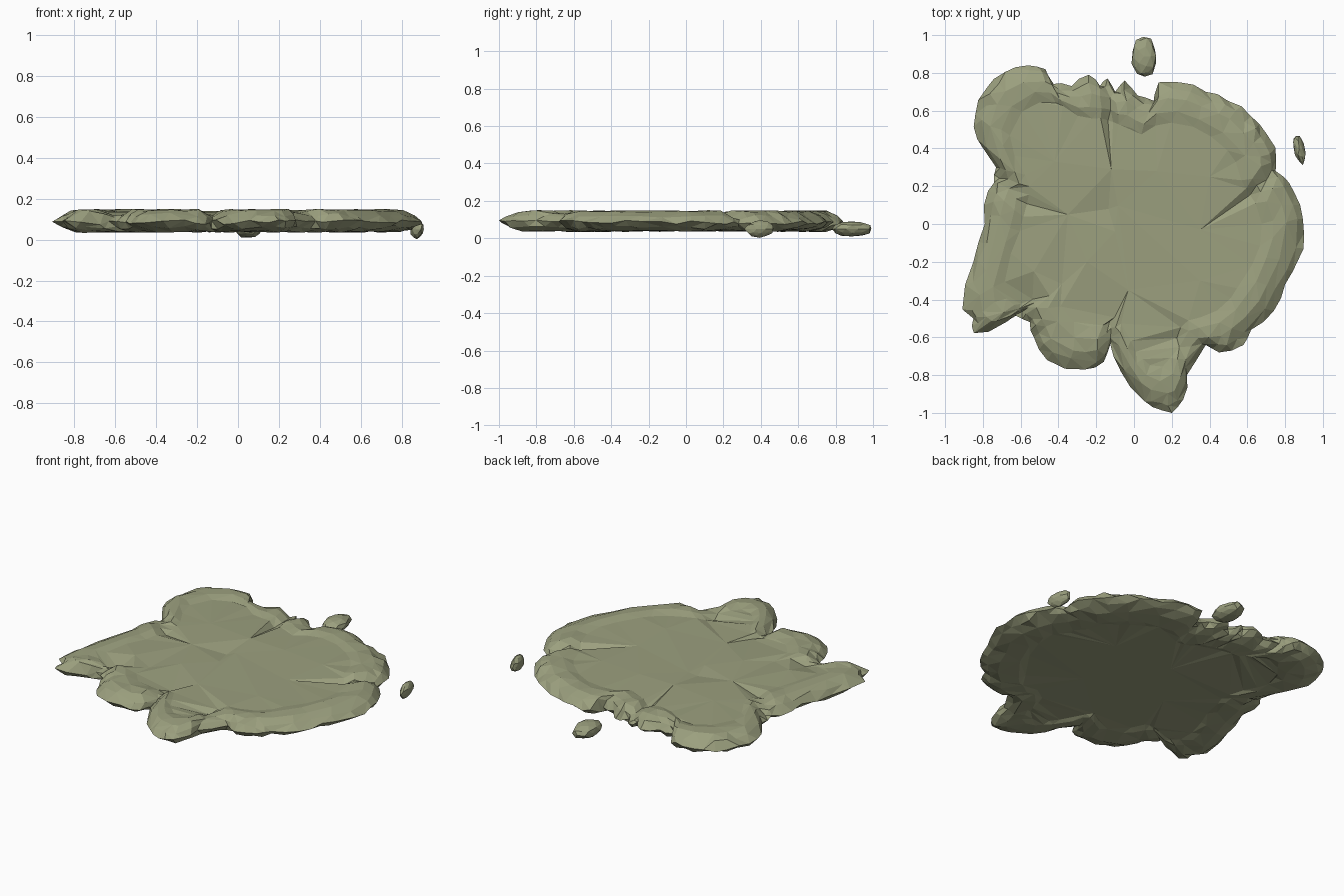
import bpy, bmesh, math, random
from mathutils import Vector
from mathutils.geometry import delaunay_2d_cdt, intersect_point_line

if "Cube" in bpy.data.objects:
    bpy.data.objects.remove(bpy.data.objects["Cube"])

random.seed(4)
mat = bpy.data.materials.new("mossy_stone")
mat.diffuse_color = (0.33, 0.35, 0.21, 1)
mat.use_nodes = True
mat.node_tree.nodes["Principled BSDF"].inputs["Base Color"].default_value = mat.diffuse_color

# Ragged outline of the slab, counterclockwise
OUTLINE = [(.90, -.05), (.88, .10), (.82, .22), (.75, .28), (.75, .40), (.70, .48), (.62, .57),
           (.50, .65), (.38, .70), (.24, .75), (.13, .75), (.11, .65), (.02, .68), (-.05, .76),
           (-.10, .70), (-.14, .77), (-.18, .73), (-.24, .79), (-.33, .73), (-.44, .74), (-.47, .82),
           (-.56, .84), (-.69, .80), (-.78, .72), (-.84, .58), (-.83, .45), (-.73, .30), (-.74, .22),
           (-.79, .12), (-.79, 0), (-.85, -.20), (-.91, -.45), (-.85, -.50), (-.85, -.58), (-.70, -.53),
           (-.63, -.48), (-.55, -.52), (-.53, -.60), (-.46, -.72), (-.26, -.77), (-.16, -.73),
           (-.13, -.62), (-.07, -.78), (.02, -.90), (.10, -.97), (.20, -1), (.26, -.93), (.28, -.80),
           (.38, -.64), (.45, -.68), (.58, -.64), (.62, -.56), (.74, -.46), (.80, -.32), (.86, -.20)]

# Crevices that run inward from the notches
GROOVES = [((-.13, -.70), (-.13, -.46)), ((.27, -.68), (.18, -.46)), ((-.62, -.47), (-.40, -.27)),
           ((-.13, .75), (-.13, .48)), ((.74, .28), (.55, .08)), ((-.73, .28), (-.56, .10))]

# Inset rings from underside to top: inset, smoothing passes, height, jitter
RINGS = [(.24, 5, .046, .004), (.20, 4, .038, .004), (.10, 2, .040, .006), (.035, 1, .058, .010),
         (0, 0, .085, .012), (.035, 1, .120, .010), (.085, 2, .143, .006), (.15, 4, .147, .004),
         (.21, 5, .134, .004)]

# Broad facets of the worn middle, with the wedge-shaped crack
FACETS = [(-.12, .29, .141), (-.135, .08, .118), (-.10, -.04, .130), (-.09, .10, .134),
          (.10, -.13, .136), (.35, -.03, .133), (.12, .28, .139), (.40, .25, .135),
          (-.35, .05, .134), (-.42, .33, .139), (-.03, -.35, .129), (.35, -.30, .137),
          (-.53, -.25, .136), (-.38, -.27, .122), (-.25, -.20, .138)]


def smooth(pts, passes):
    for _ in range(passes):
        n = len(pts)
        pts = [pts[i] * .5 + (pts[i - 1] + pts[(i + 1) % n]) * .25 for i in range(n)]
    return pts


def groove_depth(p):
    depth = 0
    for a, b in GROOVES:
        q, t = intersect_point_line(p, Vector(a), Vector(b))
        q = Vector(a).lerp(Vector(b), min(max(t, 0), 1))
        depth = max(depth, .035 * (1 - (p - q.to_2d()).length / .05))
    return depth


def cap(bm, ring, extra, flip):
    # Fill a ring with irregular triangles through extra points
    inner = [bm.verts.new(e) for e in extra]
    verts = ring + inner
    n = len(ring)
    res = delaunay_2d_cdt([v.co.to_2d() for v in verts],
                          [(i, (i + 1) % n) for i in range(n)], [], 1, 1e-6)
    for f in res[2]:
        ids = [res[3][i][0] for i in f]
        if len(set(ids)) == 3:
            bm.faces.new([verts[i] for i in (reversed(ids) if flip else ids)])


def finish(name, bm):
    bmesh.ops.recalc_face_normals(bm, faces=bm.faces)
    mesh = bpy.data.meshes.new(name)
    bm.to_mesh(mesh)
    bm.free()
    ob = bpy.data.objects.new(name, mesh)
    bpy.context.collection.objects.link(ob)
    mesh.materials.append(mat)
    return ob


# Slab
bm = bmesh.new()
base = [Vector(p) for p in OUTLINE]
edge = []
for i, p in enumerate(base):
    q = base[(i + 1) % len(base)]
    mid = (p + q) / 2
    edge += [p, mid + Vector((q.y - p.y, p.x - q.x)) * random.uniform(0, .12)]

loops = []
for inset, passes, z, jit in RINGS:
    loop = []
    for p in smooth(edge, passes):
        p = p * (1 - inset / p.length)
        if inset:
            p = p + Vector((random.uniform(-jit, jit), random.uniform(-jit, jit)))
        h = z + random.uniform(-jit, jit)
        if z > .1:
            h = min(h, .15) - groove_depth(p)
        loop.append(bm.verts.new((p.x, p.y, h)))
    loops.append(loop)
for a, b in zip(loops, loops[1:]):
    for i in range(len(a)):
        j = (i + 1) % len(a)
        bm.faces.new((a[i], a[j], b[j], b[i]))
cap(bm, loops[-1], FACETS, False)
cap(bm, loops[0], [(-.1, .2, .044), (.2, -.2, .048), (-.3, -.1, .046), (.3, .2, .045)], True)
bmesh.ops.triangulate(bm, faces=bm.faces)
slab = finish("stone_slab", bm)
dec = slab.modifiers.new("chunky_facets", 'DECIMATE')
dec.ratio = .65


# Loose pebbles beside the slab
def pebble(name, centre, size, turn):
    bm = bmesh.new()
    bmesh.ops.create_icosphere(bm, subdivisions=2, radius=1)
    for v in bm.verts:
        v.co *= random.uniform(.86, 1.04)
        v.co = Vector(a * b for a, b in zip(v.co, size))
    ob = finish(name, bm)
    ob.location = centre
    ob.rotation_euler = (0, 0, math.radians(turn))


pebble("large_pebble", (.053, .887, .05), (.070, .115, .046), 2)
pebble("small_pebble", (.875, .395, .05), (.031, .084, .046), 13)
